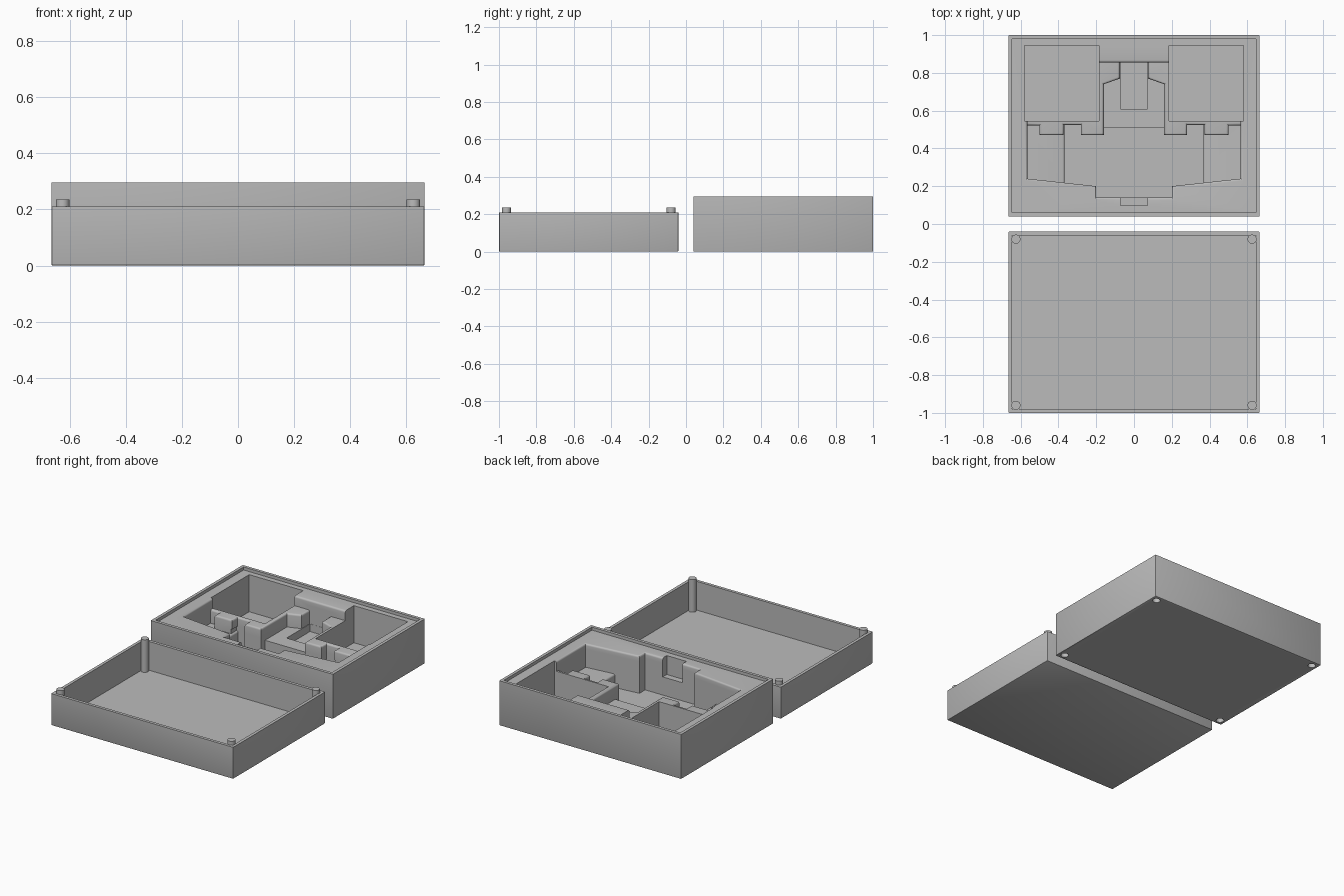
import bpy, bmesh, math
from mathutils import Vector

cube = bpy.data.objects.get("Cube")
if cube:
    bpy.data.objects.remove(cube)

grey = bpy.data.materials.new("plain grey")
grey.use_nodes = True
GREY = (0.5, 0.5, 0.5, 1)
grey.diffuse_color = GREY
grey.node_tree.nodes["Principled BSDF"].inputs["Base Color"].default_value = GREY

RIM, LEDGE, SHELF, FLOOR = 0.275, 0.21, 0.12, 0.03
FILLET = 0.012


def finish(name, bm):
    bmesh.ops.recalc_face_normals(bm, faces=bm.faces)
    mesh = bpy.data.meshes.new(name)
    bm.to_mesh(mesh)
    bm.free()
    mesh.materials.append(grey)
    ob = bpy.data.objects.new(name, mesh)
    bpy.context.collection.objects.link(ob)
    return ob


def box(name, x, y, z, soft=0):
    """Box between pairs of limits, optionally with softened sides and base."""
    bm = bmesh.new()
    bmesh.ops.create_cube(bm, size=1)
    for v in bm.verts:
        v.co = [lim[0] if c < 0 else lim[1] for c, lim in zip(v.co, (x, y, z))]
    if soft:
        edges = [e for e in bm.edges if min(v.co.z for v in e.verts) < z[0] + 0.001]
        bmesh.ops.bevel(bm, geom=edges, offset=soft, segments=2, affect='EDGES', profile=0.5)
    return finish(name, bm)


def cylinder(name, x, y, z, r):
    bm = bmesh.new()
    bmesh.ops.create_cone(bm, cap_ends=True, segments=32, radius1=r, radius2=r, depth=z[1] - z[0])
    bmesh.ops.translate(bm, verts=bm.verts, vec=(x, y, sum(z) / 2))
    return finish(name, bm)


def grow(pts, flags, d):
    """Move flagged edges of a counter-clockwise outline outward by d."""
    out = []
    n = len(pts)
    for i in range(n):
        a, b, c = (Vector(pts[k % n]) for k in (i - 1, i, i + 1))
        u, w = (b - a).normalized(), (c - b).normalized()
        p = b + Vector((u.y, -u.x)) * d * flags[i - 1]
        q = b + Vector((w.y, -w.x)) * d * flags[i]
        gap = q - p
        t = (gap.x * w.y - gap.y * w.x) / (u.x * w.y - u.y * w.x)
        out.append(p + u * t)
    return out


def cavity(name, pts, flags, floor, top, over):
    """Prism cutter whose flagged edges flare into a rounded lip at the top."""
    levels = [(floor, 0)]
    for k in range(5):
        a = k * math.pi / 8
        levels.append((top - FILLET * (1 - math.sin(a)), FILLET * (1 - math.cos(a))))
    levels.append((top + over, FILLET))
    bm = bmesh.new()
    rings = [[bm.verts.new((p.x, p.y, z)) for p in grow(pts, flags, d)] for z, d in levels]
    for low, high in zip(rings, rings[1:]):
        for i in range(len(pts)):
            j = (i + 1) % len(pts)
            bm.faces.new((low[i], low[j], high[j], high[i]))
    bm.faces.new(rings[0][::-1])
    bm.faces.new(rings[-1])
    return finish(name, bm)


def mirrored(half):
    """Complete an outline from its right half, listed from front to back."""
    return half + [(-x, y) for x, y in reversed(half)]


def cut(ob, cutters):
    bpy.context.view_layer.objects.active = ob
    for c in cutters:
        mod = ob.modifiers.new("cut", 'BOOLEAN')
        mod.operation, mod.solver, mod.object = 'DIFFERENCE', 'EXACT', c
        bpy.ops.object.modifier_apply(modifier=mod.name)
        bpy.data.objects.remove(c)


def smooth(ob):
    bpy.ops.object.select_all(action='DESELECT')
    ob.select_set(True)
    bpy.context.view_layer.objects.active = ob
    bpy.ops.object.shade_smooth_by_angle(angle=math.radians(35))


# Insert tray: outer block, stepped lip and fitted recesses
tray = box("insert_tray", (-0.665, 0.665), (0.04, 1.0), (0, 0.295), 0.004)
front = [(0.2, 0.14), (0.2, 0.2), (0.565, 0.24)]
upper = mirrored(front + [(0.565, 0.55), (0.185, 0.55), (0.185, 0.855)])
blocks = [(0.565, 0.522), (0.5, 0.522), (0.5, 0.47), (0.372, 0.47), (0.372, 0.525),
          (0.28, 0.525), (0.28, 0.47), (0.16, 0.47), (0.16, 0.74), (0.075, 0.77), (0.075, 0.855)]
lower = mirrored(front + blocks)
half_flags = [0] * len(front) + [1] * (len(blocks) - 1)
lower_flags = half_flags + [0] + half_flags[::-1] + [0]
deep = mirrored(front[:2] + [(0.367, 0.218), (0.367, 0.525), (0.28, 0.525),
                             (0.28, 0.47), (0.16, 0.47), (0.16, 0.51)])
deep_flags = [int(abs(p[0]) == 0.367 and abs(q[0]) == 0.367)
              for p, q in zip(deep, deep[1:] + deep[:1])]
cutters = [
    box("lip_cut", (-0.645, 0.645), (0.06, 0.98), (RIM, 0.4)),
    cavity("upper_cut", upper, [1] * len(upper), LEDGE, RIM, 0.1),
    cavity("lower_cut", lower, lower_flags, SHELF, LEDGE, 0.03),
    cavity("deep_cut", deep, deep_flags, FLOOR, SHELF, 0.03),
    box("slot_cut", (-0.072, 0.072), (0.61, 0.854), (0.07, 0.2)),
    box("finger_notch_cut", (-0.072, 0.072), (0.098, 0.2), (0.15, 0.4)),
]
for s in (-1, 1):
    xs = sorted((s * 0.185, s * 0.58))
    cutters.append(box("pocket_cut", xs, (0.545, 0.945), (FLOOR, 0.4)))
    for y in (0.08, 0.96):
        cutters.append(cylinder("peg_hole_cut", s * 0.625, y, (-0.02, 0.03), 0.024))
cut(tray, cutters)
smooth(tray)

# Open cover with thin walls
cover = box("cover", (-0.665, 0.665), (-1.0, -0.04), (0, 0.21), 0.006)
cut(cover, [box("cover_cut", (-0.645, 0.645), (-0.98, -0.06), (0.02, 0.4))])
smooth(cover)

# Corner pegs that locate the cover against the tray
for side, s in (("left", 1), ("right", -1)):
    for end, y in (("front", -0.96), ("back", -0.08)):
        smooth(cylinder(f"{end}_{side}_peg", s * 0.625, y, (0.01, 0.235), 0.024))
